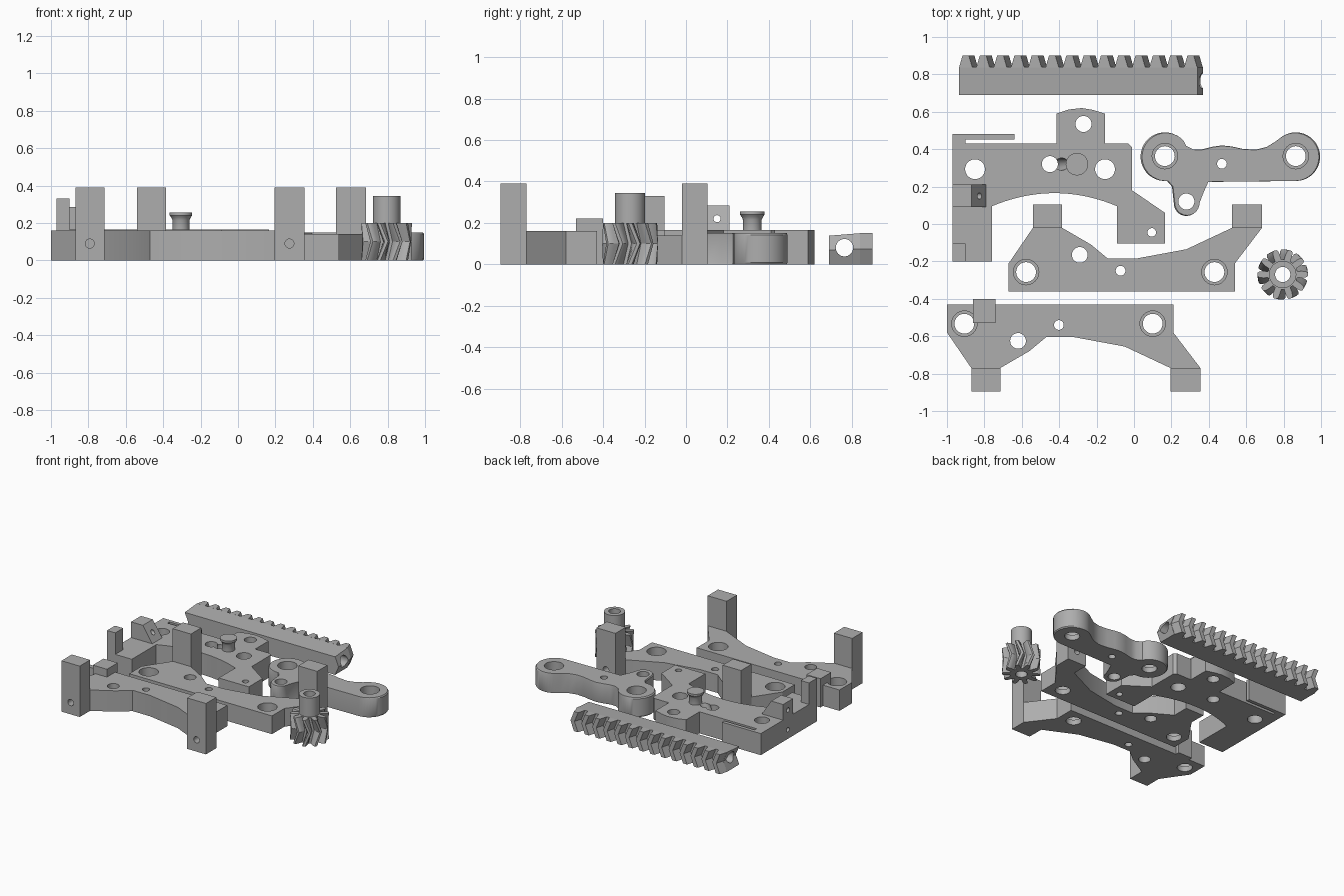
import bpy
import bmesh
from math import sin, cos, pi, radians
from mathutils import Vector

cube = bpy.data.objects.get("Cube")
if cube:
    bpy.data.objects.remove(cube)

grey = bpy.data.materials.new("plain grey")
grey.use_nodes = True
grey.diffuse_color = (0.42, 0.42, 0.42, 1)
grey.node_tree.nodes["Principled BSDF"].inputs["Base Color"].default_value = grey.diffuse_color


def loft(name, rings):
    """Solid skinned through rings of points, capped at both ends."""
    bm = bmesh.new()
    loops = [[bm.verts.new(p) for p in ring] for ring in rings]
    n = len(loops[0])
    for a, b in zip(loops, loops[1:]):
        for i in range(n):
            j = (i + 1) % n
            bm.faces.new((a[i], a[j], b[j], b[i]))
    bm.faces.new(loops[0])
    bm.faces.new(loops[-1])
    bmesh.ops.recalc_face_normals(bm, faces=bm.faces)
    mesh = bpy.data.meshes.new(name)
    bm.to_mesh(mesh)
    bm.free()
    mesh.materials.append(grey)
    ob = bpy.data.objects.new(name, mesh)
    bpy.context.collection.objects.link(ob)
    return ob


def prism(name, outline, z0, z1):
    return loft(name, [[(x, y, z) for x, y in outline] for z in (z0, z1)])


def box(name, x0, x1, y0, y1, z0, z1):
    return prism(name, [(x0, y0), (x1, y0), (x1, y1), (x0, y1)], z0, z1)


def arc(cx, cy, r, a0, a1, n):
    angles = [radians(a0 + (a1 - a0) * i / n) for i in range(n + 1)]
    return [(cx + r * cos(a), cy + r * sin(a)) for a in angles]


def lathe(name, x, y, profile):
    return loft(name, [[(px, py, z) for px, py in arc(x, y, r, 0, 360, 40)[:-1]]
                       for r, z in profile])


def drill(ob, start, end, r):
    """Cut a round hole of radius r from start to end."""
    start, end = Vector(start), Vector(end)
    axis = end - start
    rot = axis.to_track_quat('Z', 'Y')
    circle = [rot @ Vector((x, y, 0)) for x, y in arc(0, 0, r, 0, 360, 32)[:-1]]
    tool = loft("cutter", [[p + c for p in circle] for c in (start, end)])
    tool.hide_render = True
    mod = ob.modifiers.new("hole", 'BOOLEAN')
    mod.operation = 'DIFFERENCE'
    mod.solver = 'EXACT'
    mod.object = tool
    graph = bpy.context.evaluated_depsgraph_get()
    mesh = bpy.data.meshes.new_from_object(ob.evaluated_get(graph))
    ob.modifiers.clear()
    ob.data = mesh
    bpy.data.objects.remove(tool)


def holes(ob, spots, seat=False):
    """Vertical through holes; a seat widens the hole above a bottom ledge."""
    for x, y, r in spots:
        drill(ob, (x, y, -0.1), (x, y, 0.5), r)
        if seat:
            drill(ob, (x, y, 0.04), (x, y, 0.5), r + 0.015)


# Two clamp brackets, the front one mirrored
half = [(-.67, -.36), (.54, -.36), (.54, -.21), (.685, -.02), (.685, .105), (.525, .105),
        (.525, -.02), (.28, -.135), (.01, -.185), (-.14, -.185), (-.23, -.11),
        (-.385, -.02), (-.385, .105), (-.54, .105), (-.54, -.02), (-.67, -.21)]
for name, dx, flip, base, top in (("rear", 0, 1, 0, .14), ("front", -.33, -1, -.79, .16)):
    def place(x, y):
        return x + dx, base + flip * y
    bracket = prism(name + "_bracket", [place(*p) for p in half], 0, top)
    holes(bracket, [(*place(x, -.257), .053) for x in (-.577, .43)], seat=True)
    holes(bracket, [(*place(-.29, -.165), .042), (*place(-.072, -.25), .026)])
    for side, x0, x1 in (("right", -.54, -.385), ("left", .525, .685)):
        ax, ay = place(x0, -.02)
        bx, by = place(x1, .105)
        box(f"{name}_{side}_post", ax, bx, min(ay, by), max(ay, by), top, .39)
        mid = (ax + bx) / 2
        drill(bracket, (mid, by + flip * .1, .09), (mid, by - flip * .1, .09), .024)
box("clamp_block", -.86, -.74, -.53, -.40, 0, .22)

# Carriage plate with arched front edge and spring strip
arch = [(-.425 + .335 * u, .165 - .07 * u * u) for u in [1 - i / 10 for i in range(21)]]
carriage = prism("carriage", [
    (-.97, .48), (-.64, .48), (-.64, .453), (-.90, .453), (-.90, .43), (-.415, .43),
    (-.415, .59), (-.35, .612), (-.28, .62), (-.22, .61), (-.155, .59), (-.155, .43),
    (-.03, .43), (-.01, .41), (-.01, .18), (.165, .06), (.165, -.105), (-.09, -.105)]
    + arch + [(-.76, -.20), (-.97, -.20)], 0, .165)
holes(carriage, [(-.27, .535, .043), (-.85, .293, .053), (-.155, .293, .053),
                 (.095, -.045, .023), (-.45, .32, .043)])
drill(carriage, (-.34, .32, .25), (-.46, .32, .03), .033)
drill(carriage, (-1.1, .15, .07), (-.9, .15, .07), .017)
box("carriage_post", -.97, -.90, -.20, -.105, .165, .33)
wedge = loft("carriage_wedge", [[(x, y, z) for x, z in
             ((-.97, .165), (-.79, .165), (-.87, .285), (-.97, .285))] for y in (.09, .21)])
drill(wedge, (-1.1, .15, .22), (-.6, .15, .22), .017)
lathe("carriage_knob", -.305, .32, [(.045, .165), (.045, .215), (.052, .23), (.06, .24), (.06, .255)])

# Lever arm with two rounded ends and a lower lug
outline = (arc(.865, .36, .13, -90, 125, 24)
           + [(.755, .44), (.71, .412), (.65, .397), (.58, .402), (.52, .415), (.47, .42),
              (.42, .413), (.36, .398), (.315, .399), (.275, .42)]
           + arc(.165, .36, .13, 42, 275, 26) + [(.203, .20)]
           + arc(.28, .11, .067, 180, 360, 14) + [(.37, .17), (.395, .225)])
lever = loft("lever_arm", [[(.57 + (x - .57) * s, .27 + (y - .27) * s, z) for x, y in outline]
                           for z, s in ((0, .985), (.008, 1), (.142, 1), (.15, .985))])
holes(lever, [(.165, .363, .053), (.865, .363, .053)], seat=True)
holes(lever, [(.47, .322, .026), (.28, .12, .043)])

# Herringbone rack: bar with V-shaped ends, then a row of V-shaped teeth
V = ((0, 0), (.075, .03), (.15, 0))
rack = loft("rack_bar", [
    [(-.935 + s, .69, z * .92), (.34 + s, .69, z * .92), (.34 + s, .84, z), (-.935 + s, .84, z)]
    for z, s in V])
drill(rack, (-1.2, .765, .08), (.6, .765, .08), .042)
tooth = [(-.035, .838), (.035, .838), (.017, .90), (-.017, .90)]
for i in range(14):
    cx = -.90 + i * .0925
    loft(f"rack_tooth_{i + 1}", [[(cx + x + s, y, z) for x, y in tooth] for z, s in V])

# Herringbone pinion with a hub and a bore
GX, GY, TEETH = .795, -.27, 10
shape = ((-.34, .08), (-.27, .105), (-.2, .125), (-.1, .135), (.1, .135), (.2, .125),
         (.27, .105), (.34, .08))
rings = []
for z, turn in ((0, 0), (.1, .3), (.2, 0)):
    ring = []
    for t in range(TEETH):
        for a, r in shape:
            angle = (t + a) * 2 * pi / TEETH + turn
            ring.append((GX + r * cos(angle), GY + r * sin(angle), z))
    rings.append(ring)
pinion = loft("pinion_gear", rings)
hub = lathe("pinion_hub", GX, GY, [(.073, .2), (.073, .345)])
for part in (pinion, hub):
    holes(part, [(GX, GY, .041)])

# Smooth the round walls, keep the edges crisp
bpy.ops.object.select_all(action='DESELECT')
for ob in bpy.context.collection.objects:
    if ob.type == 'MESH' and grey.name in ob.data.materials:
        ob.select_set(True)
        bpy.context.view_layer.objects.active = ob
bpy.ops.object.shade_smooth_by_angle(angle=radians(30))
